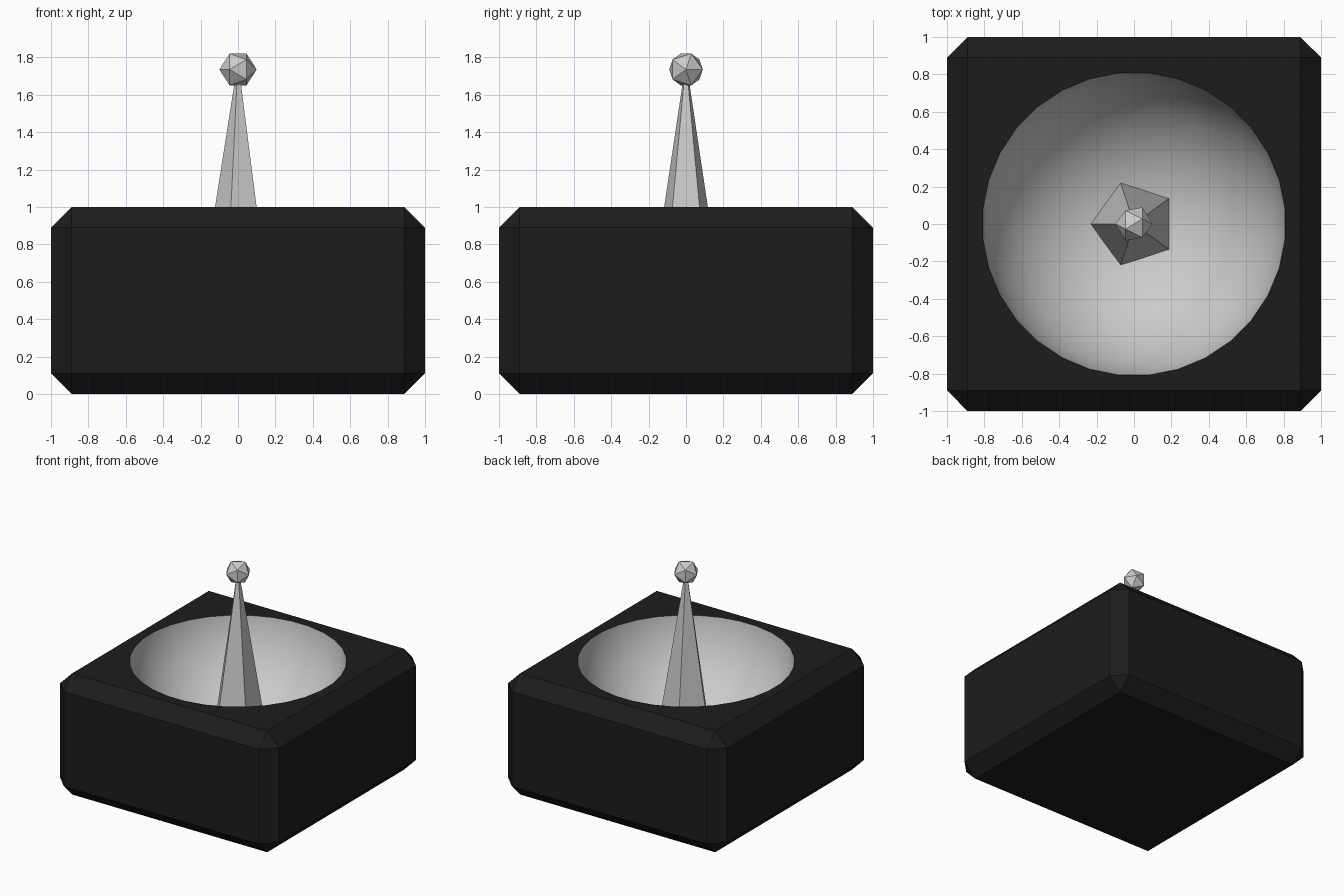
import bpy, math
from math import pi

if "Cube" in bpy.data.objects:
    bpy.data.objects.remove(bpy.data.objects["Cube"])


def material(name, value):
    m = bpy.data.materials.new(name)
    m.diffuse_color = (value, value, value, 1)
    m.use_nodes = True
    m.node_tree.nodes["Principled BSDF"].inputs["Base Color"].default_value = m.diffuse_color
    return m


black = material("black_shell", 0.012)
grey = material("grey_bowl", 0.8)

# Block with single-segment chamfers
bpy.ops.mesh.primitive_cube_add(size=2, location=(0, 0, 0.5))
block = bpy.context.object
block.name = "block"
block.scale = (1, 1, 0.5)
bpy.ops.object.transform_apply(location=False, rotation=False, scale=True)
block.data.materials.append(black)
bevel = block.modifiers.new("chamfer", 'BEVEL')
bevel.width = 0.11
bevel.segments = 1

# Smooth round bowl sunk into the top
RIM, LIFT = 0.812, 0.10
bpy.ops.mesh.primitive_uv_sphere_add(segments=32, ring_count=24,
                                     radius=math.hypot(RIM, LIFT),
                                     location=(0, 0, 1 + LIFT),
                                     rotation=(0, 0, pi / 32))
cutter = bpy.context.object
cutter.name = "bowl_cutter"
cutter.hide_render = True
cutter.data.materials.append(grey)
bpy.ops.object.shade_smooth()

cut = block.modifiers.new("bowl", 'BOOLEAN')
cut.operation = 'DIFFERENCE'
cut.solver = 'EXACT'
cut.object = cutter
cut.material_mode = 'TRANSFER'
bpy.context.view_layer.objects.active = block
for name in ("chamfer", "bowl"):
    bpy.ops.object.modifier_apply(modifier=name)
bpy.data.objects.remove(cutter)

# Five-sided spike standing in the bowl, one corner towards -x
bottom, top = 0.29, 1.70
bpy.ops.mesh.primitive_cone_add(vertices=5, radius1=0.234, radius2=0.013,
                                depth=top - bottom,
                                location=(0, 0, (top + bottom) / 2),
                                rotation=(0, 0, pi / 2))
bpy.context.object.name = "spike"

# Twenty-sided ball on the tip, one corner along x
bpy.ops.mesh.primitive_ico_sphere_add(subdivisions=1, radius=0.1)
ball = bpy.context.object
ball.name = "tip_ball"
for v in ball.data.vertices:
    x, y, z = v.co
    v.co = (z, x, y)
ball.location = (0, 0, 1.735)
